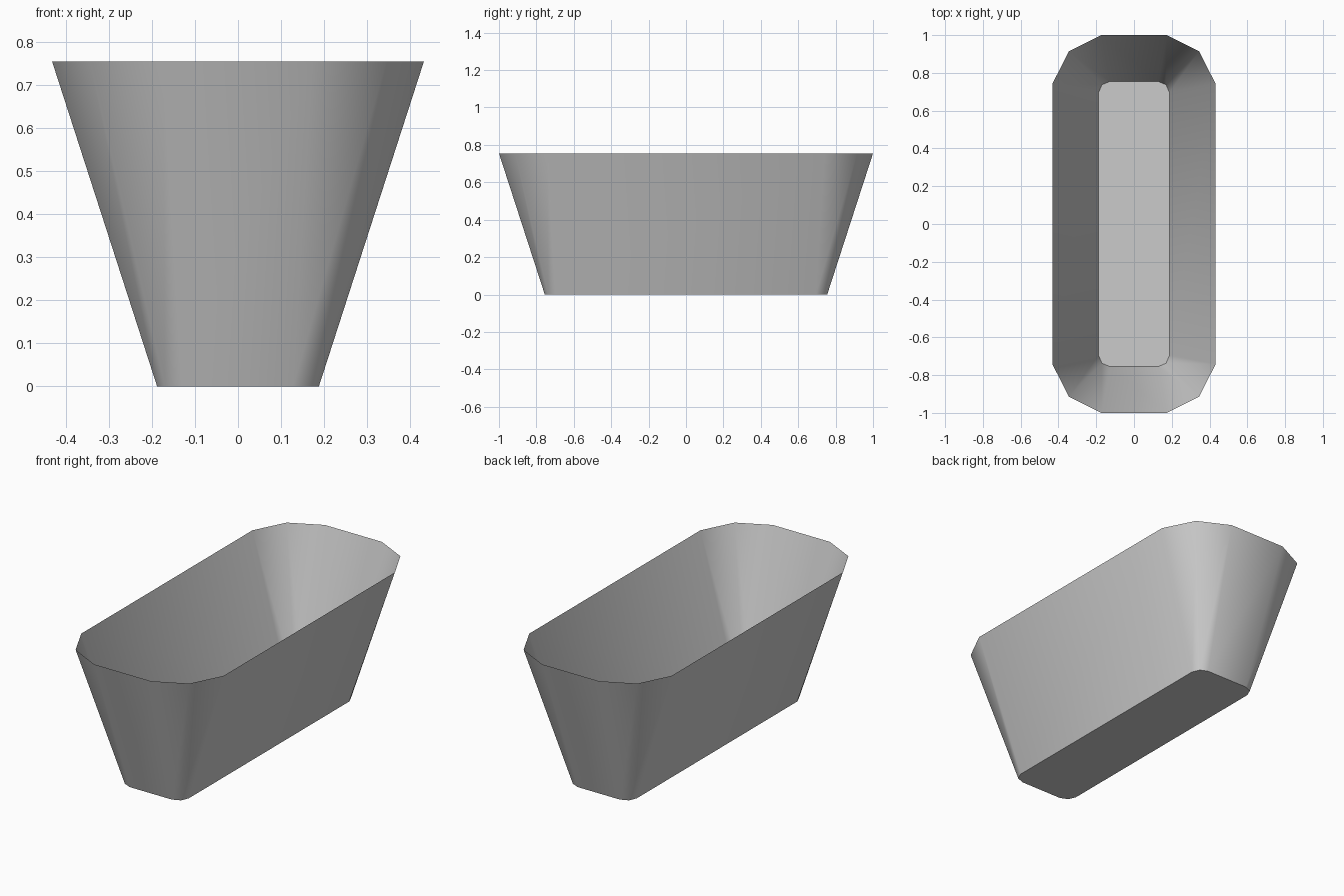
import bpy, bmesh, math

cube = bpy.data.objects.get("Cube")
if cube:
    bpy.data.objects.remove(cube, do_unlink=True)

# Colour
grey = bpy.data.materials.new("light grey")
grey.use_nodes = True
colour = (0.6, 0.6, 0.6, 1)
grey.diffuse_color = colour
grey.node_tree.nodes["Principled BSDF"].inputs["Base Color"].default_value = colour


def ring(bm, corner, z):
    """Mirror one rounded corner into a closed counter-clockwise outline."""
    points = []
    for sx, sy in ((1, 1), (-1, 1), (-1, -1), (1, -1)):
        order = corner if sx * sy > 0 else corner[::-1]
        points += [(sx * x, sy * y, z) for x, y in order]
    return [bm.verts.new(p) for p in points]


# Open tapered tub: floor and thin flared walls
bm = bmesh.new()
base = ring(bm, [(0.188, 0.695), (0.17, 0.737), (0.128, 0.755)], 0)
rim = ring(bm, [(0.432, 0.742), (0.345, 0.914), (0.173, 1.0)], 0.755)
bm.faces.new(base[::-1])
for i in range(len(base)):
    j = (i + 1) % len(base)
    bm.faces.new((base[i], base[j], rim[j], rim[i]))

mesh = bpy.data.meshes.new("tub")
bm.to_mesh(mesh)
bm.free()
mesh.materials.append(grey)
tub = bpy.data.objects.new("tub", mesh)
bpy.context.collection.objects.link(tub)

# Smooth walls, sharp floor edge
bpy.ops.object.select_all(action='DESELECT')
tub.select_set(True)
bpy.context.view_layer.objects.active = tub
bpy.ops.object.shade_smooth_by_angle(angle=math.radians(50))
